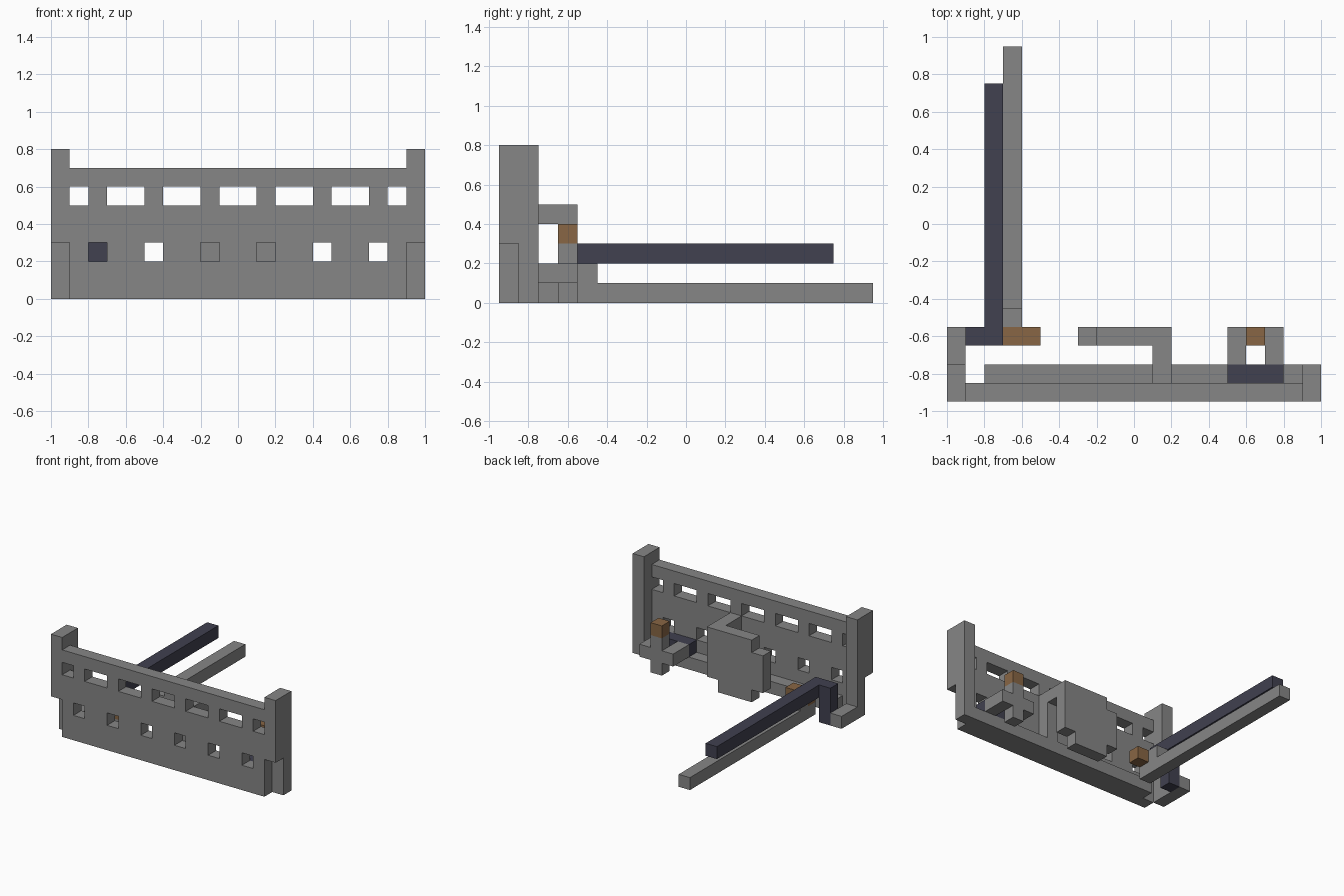
import bpy
import bmesh
from mathutils import Matrix, Vector

if "Cube" in bpy.data.objects:
    bpy.data.objects.remove(bpy.data.objects["Cube"], do_unlink=True)

U = 0.1        # block size
FRONT = -0.95  # y of the wall's front face


def material(name, rgb):
    mat = bpy.data.materials.new(name)
    mat.use_nodes = True
    mat.diffuse_color = (*rgb, 1)
    mat.node_tree.nodes["Principled BSDF"].inputs["Base Color"].default_value = (*rgb, 1)
    return mat


grey = material("stone grey", (0.24, 0.24, 0.24))
dark = material("dark slate", (0.052, 0.052, 0.08))
brown = material("wood brown", (0.246, 0.133, 0.058))


def finish(name, bm, mat):
    mesh = bpy.data.meshes.new(name)
    bm.to_mesh(mesh)
    bm.free()
    mesh.materials.append(mat)
    obj = bpy.data.objects.new(name, mesh)
    bpy.context.collection.objects.link(obj)
    return obj


def block(name, mat, *spans):
    """Box parts, each ((x0, x1), (y0, y1), (z0, z1)) in blocks; y counts back from the front."""
    bm = bmesh.new()
    for span in spans:
        low = Vector([s[0] for s in span])
        high = Vector([s[1] for s in span])
        centre = (low + high) / 2 * U + Vector((0, FRONT, 0))
        scale = Matrix.Diagonal((*((high - low) * U), 1))
        bmesh.ops.create_cube(bm, size=1, matrix=Matrix.Translation(centre) @ scale)
    return finish(name, bm, mat)


def sheet(name, mat, columns, rows, y, solid):
    """One-block-thick upright sheet made of the cells that pass the solid rule."""
    bm = bmesh.new()
    for i in columns:
        for k in rows:
            if solid(i, k):
                corners = ((i, k), (i + 1, k), (i + 1, k + 1), (i, k + 1))
                bm.faces.new([bm.verts.new((a * U, FRONT + y * U, c * U)) for a, c in corners])
    bmesh.ops.remove_doubles(bm, verts=bm.verts, dist=0.001)
    obj = finish(name, bm, mat)
    thick = obj.modifiers.new("thickness", "SOLIDIFY")
    thick.thickness = U
    thick.offset = -1
    return obj


# Front wall with an upper row of slots and a lower row of small holes
solid_top = {-8, -5, -2, 1, 4, 7}
low_holes = {-8, -5, -2, 1, 4, 7}
sheet("front_wall", grey, range(-9, 9), range(7), 0,
      lambda i, k: not ((k == 5 and i not in solid_top) or (k == 2 and i in low_holes)))
block("wall_ledge", grey, ((-8, 9), (1, 2), (0, 1)))

# Corner posts, stepped back near the ground
for side, x in (("right", -10), ("left", 9)):
    block(side + "_post", grey,
          ((x, x + 1), (0, 1), (3, 8)),
          ((x, x + 1), (1, 2), (0, 8)))
block("right_post_foot", grey, ((-10, -9), (2, 4), (0, 1)))

# Round shield panel and its bracket
sheet("shield_panel", grey, range(-3, 2), range(5), 3,
      lambda i, k: (i, k) not in {(-3, 0), (1, 0), (-3, 4)})
block("shield_bracket", grey,
      ((1, 2), (1, 2), (1, 5)),
      ((1, 2), (2, 3), (4, 5)))

# Small torch stand on the left
block("stand_arms", grey,
      ((5, 6), (2, 4), (1, 2)),
      ((7, 8), (2, 4), (1, 2)))
block("stand_column", grey, ((6, 7), (3, 4), (0, 3)))
block("stand_cap", brown, ((6, 7), (3, 4), (3, 4)))
block("stand_bar", dark, ((5, 8), (1, 2), (1, 2)))

# Long dark beam with its upright
block("dark_upright", dark, ((-9, -8), (3, 4), (0, 3)))
block("dark_beam", dark, ((-8, -7), (3, 17), (2, 3)))

# Long grey beam with a block and a wooden handle
block("grey_beam", grey, ((-7, -6), (3, 19), (0, 1)))
block("beam_block", grey, ((-7, -6), (4, 5), (1, 2)))
block("beam_handle", brown, ((-7, -5), (3, 4), (1, 2)))
